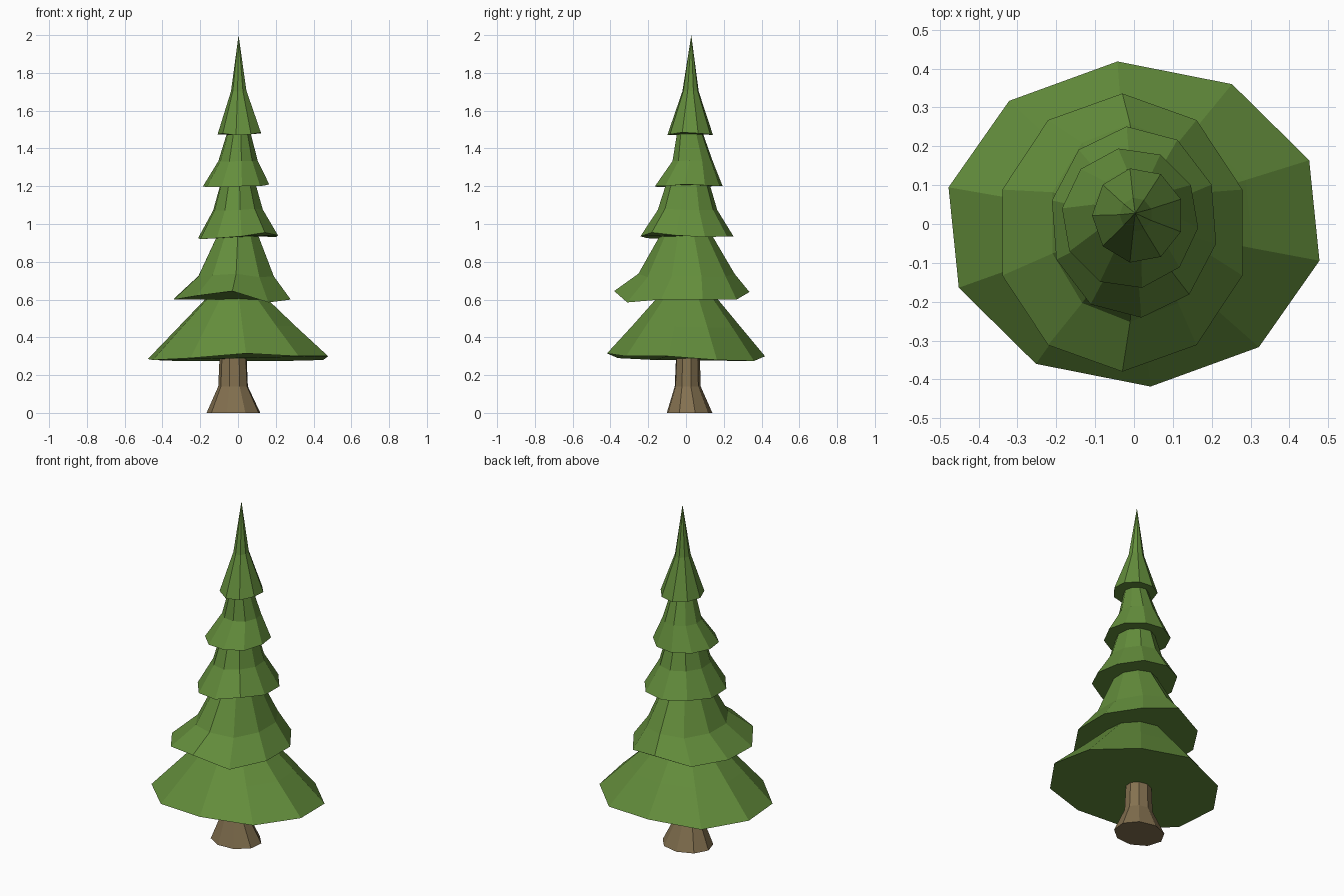
import bpy, bmesh
from math import cos, sin, radians


def material(name, rgb):
    m = bpy.data.materials.new(name)
    m.diffuse_color = (*rgb, 1)
    return m


GREEN = material("needles", (0.127, 0.27, 0.045))
BROWN = material("bark", (0.23, 0.165, 0.08))


def loft(name, mat, sides, start, rings, lift=None, apex=None):
    """Faceted solid through elliptical rings (cx, cy, z, rx, ry); lift bends the lowest ring."""
    bm = bmesh.new()
    loops = []
    for k, (cx, cy, z, rx, ry) in enumerate(rings):
        loop = []
        for i in range(sides):
            a = radians(start - 360 * i / sides)
            dz = lift[i] * (1, 0.3, 0)[k] if lift else 0
            loop.append(bm.verts.new((cx + rx * cos(a), cy + ry * sin(a), z + dz)))
        loops.append(loop)
    for lo, hi in zip(loops, loops[1:]):
        for i in range(sides):
            j = (i + 1) % sides
            bm.faces.new((lo[i], lo[j], hi[j], hi[i]))
    bm.faces.new(loops[0])
    if apex:
        tip = bm.verts.new(apex)
        for i in range(sides):
            bm.faces.new((loops[-1][i], loops[-1][(i + 1) % sides], tip))
    else:
        bm.faces.new(loops[-1])
    bmesh.ops.recalc_face_normals(bm, faces=bm.faces)
    me = bpy.data.meshes.new(name)
    bm.to_mesh(me)
    bm.free()
    me.materials.append(mat)
    ob = bpy.data.objects.new(name, me)
    bpy.context.collection.objects.link(ob)
    return ob


# Trunk with flared foot
loft("trunk", BROWN, 9, 95, [
    (-0.022, 0.017, 0.0, 0.145, 0.123),
    (-0.025, 0.008, 0.14, 0.08, 0.07),
    (-0.025, 0.010, 0.36, 0.07, 0.062)])

# Branch tiers, lowest first, each with an uneven drooping rim
loft("branch_tier_1", GREEN, 10, 95, [
    (0, 0, 0.27, 0.49, 0.42),
    (-0.005, 0.002, 0.45, 0.318, 0.285),
    (-0.01, 0.005, 0.63, 0.14, 0.14)],
    [.03, .005, .01, .03, .03, .045, .02, .01, .015, .005])
loft("branch_tier_2", GREEN, 10, 90, [
    (-0.03, -0.022, 0.59, 0.325, 0.358),
    (-0.01, 0.003, 0.72, 0.21, 0.255),
    (0, 0, 0.97, 0.10, 0.12)],
    [.05, .01, .01, .01, -.005, .055, .03, .01, .015, .01])
loft("branch_tier_3", GREEN, 10, 95, [
    (0, 0.005, 0.92, 0.217, 0.247),
    (0, 0.008, 1.07, 0.135, 0.158),
    (0, 0.010, 1.23, 0.09, 0.11)],
    [.015, .015, .01, .02, .035, .015, .005, 0, .005, .02])
loft("branch_tier_4", GREEN, 10, 100, [
    (-0.01, 0.015, 1.19, 0.177, 0.182),
    (0, 0.035, 1.33, 0.105, 0.108),
    (0.005, 0.018, 1.51, 0.055, 0.062)],
    [.01, .01, .015, .02, .01, .01, .005, .005, .01, .01])

# Pointed top
loft("tree_top", GREEN, 9, 100, [
    (0.01, 0.022, 1.465, 0.118, 0.123),
    (0.005, 0.024, 1.70, 0.042, 0.044)],
    [.005, .01, .015, .02, .01, .005, .015, .01, .01],
    apex=(0.003, 0.028, 2.0))
